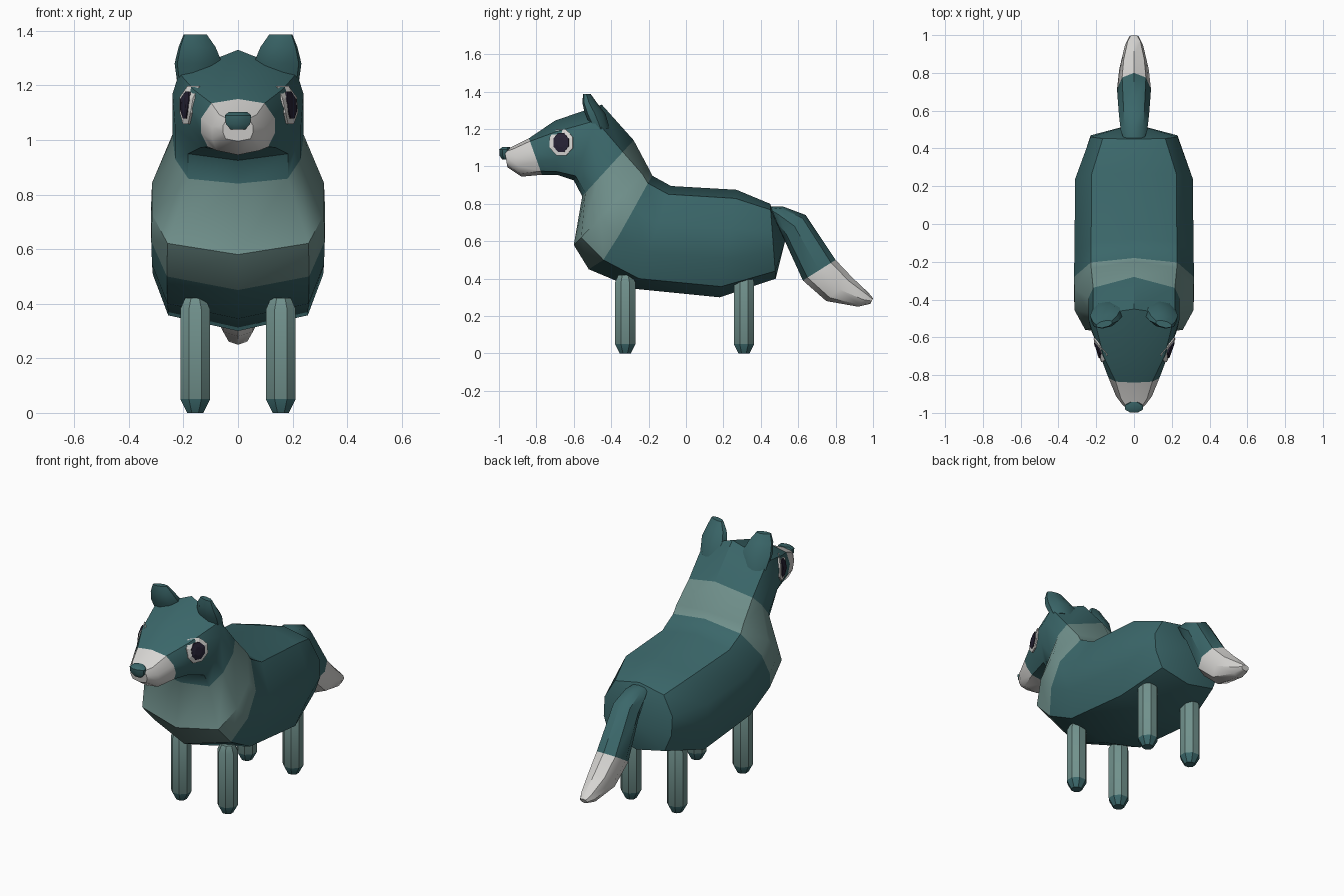
import bpy, bmesh, math
from mathutils import Vector, Matrix

cube = bpy.data.objects.get("Cube")
if cube:
    bpy.data.objects.remove(cube, do_unlink=True)


def material(name, rgb):
    m = bpy.data.materials.new(name)
    m.use_nodes = True
    m.diffuse_color = (*rgb, 1)
    m.node_tree.nodes["Principled BSDF"].inputs["Base Color"].default_value = (*rgb, 1)
    return m


TEAL = material("dark teal", (0.043, 0.135, 0.143))
SAGE = material("grey green", (0.165, 0.285, 0.265))
WHITE = material("off white", (0.68, 0.67, 0.65))
DARK = material("eye dark", (0.02, 0.016, 0.035))


def finish(name, bm, mats, angle=40):
    bmesh.ops.recalc_face_normals(bm, faces=bm.faces)
    mesh = bpy.data.meshes.new(name)
    bm.to_mesh(mesh)
    bm.free()
    for m in mats:
        mesh.materials.append(m)
    ob = bpy.data.objects.new(name, mesh)
    bpy.context.collection.objects.link(ob)
    if angle:
        bpy.ops.object.select_all(action='DESELECT')
        ob.select_set(True)
        bpy.context.view_layer.objects.active = ob
        bpy.ops.object.shade_smooth_by_angle(angle=math.radians(angle))
    return ob


def skin(bm, rings, slots, pole=None):
    """Bridge rings of points; slots gives the material of each span."""
    loops = [[bm.verts.new(p) for p in r] for r in rings]
    n = len(loops[0])
    for a, b, s in zip(loops, loops[1:], slots):
        for i in range(n):
            j = (i + 1) % n
            bm.faces.new((a[i], a[j], b[j], b[i])).material_index = s
    bm.faces.new(loops[0]).material_index = slots[0]
    if pole:
        tip = bm.verts.new(pole)
        for i in range(n):
            bm.faces.new((loops[-1][i], loops[-1][(i + 1) % n], tip)).material_index = slots[-1]
    else:
        bm.faces.new(loops[-1]).material_index = slots[-1]


# Half cross-sections: (share of half width, share of height)
BODY = [(0, 1), (0.72, 0.92), (1, 0.64), (1, 0.36), (0.82, 0.1), (0, 0)]
HEAD = [(0, 1), (0.9, 0.79), (1, 0.6), (0.96, 0.3), (0.76, 0.06), (0, 0)]
TAIL = [(0, 1), (0.7, 0.86), (1, 0.5), (0.7, 0.14), (0, 0)]


def section(shape, top, bottom, half, bow=0):
    pts = shape + [(-x, t) for x, t in shape[-2:0:-1]]
    return [(x * half,
             bottom[0] + (top[0] - bottom[0]) * t + bow * abs(x) * (1 - t),
             bottom[1] + (top[1] - bottom[1]) * t) for x, t in pts]


# Body, collar, head and muzzle as one skin from nose to rump
rings = [
    section(BODY, (-0.970, 1.085), (-0.955, 0.995), 0.055),
    section(BODY, (-0.930, 1.105), (-0.880, 0.945), 0.095),
    section(BODY, (-0.840, 1.150), (-0.770, 0.955), 0.135),
    section(HEAD, (-0.700, 1.245), (-0.690, 0.955), 0.180),
    section(HEAD, (-0.450, 1.330), (-0.600, 0.925), 0.240),
    section(HEAD, (-0.280, 1.140), (-0.555, 0.840), 0.240),
    section(BODY, (-0.200, 0.990), (-0.600, 0.580), 0.315),
    section(BODY, (-0.180, 0.950), (-0.520, 0.450), 0.318, 0.06),
    section(BODY, (-0.080, 0.895), (-0.270, 0.345), 0.315),
    section(BODY, (0.270, 0.875), (0.180, 0.300), 0.312),
    section(BODY, (0.450, 0.800), (0.480, 0.400), 0.230),
]
bm = bmesh.new()
skin(bm, rings, [1, 1, 0, 0, 0, 2, 2, 0, 0, 0], (0, 0.53, 0.6))
body = finish("body_and_head", bm, [TEAL, WHITE, SAGE])

# Tail with a white tip
bm = bmesh.new()
skin(bm, [
    section(TAIL, (0.455, 0.785), (0.450, 0.750), 0.055),
    section(TAIL, (0.520, 0.785), (0.470, 0.700), 0.070),
    section(TAIL, (0.640, 0.740), (0.520, 0.620), 0.080),
    section(TAIL, (0.800, 0.500), (0.625, 0.390), 0.090),
    section(TAIL, (0.890, 0.405), (0.750, 0.280), 0.078),
    section(TAIL, (0.975, 0.325), (0.920, 0.250), 0.048),
    section(TAIL, (1.000, 0.295), (0.985, 0.265), 0.025),
], [0, 0, 0, 1, 1, 1])
finish("tail", bm, [TEAL, WHITE])


def oval(c, rx, ry, n=8, turn=0.0):
    """Horizontal ring of n points, optionally turned about z."""
    rot = Matrix.Rotation(turn, 3, 'Z')
    return [Vector(c) + rot @ Vector((rx * math.cos(a), ry * math.sin(a), 0))
            for a in (math.tau * (i + 0.5) / n for i in range(n))]


# Nose: flat-topped button
bm = bmesh.new()
skin(bm, [oval((0, -0.965, 1.038), 0.028, 0.020),
          oval((0, -0.970, 1.058), 0.048, 0.029),
          oval((0, -0.970, 1.090), 0.052, 0.031),
          oval((0, -0.962, 1.103), 0.036, 0.022)], [0, 0, 0])
finish("nose", bm, [TEAL])

for side, s in (("left", 1), ("right", -1)):
    # Legs with tapered feet
    for end, y in (("front", -0.325), ("rear", 0.31)):
        bm = bmesh.new()
        skin(bm, [oval((s * 0.157, y, z), r, r)
                  for z, r in ((0, 0.032), (0.05, 0.059), (0.38, 0.059), (0.42, 0.04))],
             [1, 0, 0])
        finish(f"{end}_{side}_leg", bm, [SAGE, TEAL])

    # Ears lean forward and narrow to a blunt tip
    bm = bmesh.new()
    skin(bm, [oval((s * 0.150, -0.455, 1.20), 0.075, 0.045, 8, -0.25 * s),
              oval((s * 0.145, -0.485, 1.28), 0.092, 0.052, 8, -0.25 * s),
              oval((s * 0.150, -0.515, 1.34), 0.072, 0.036, 8, -0.25 * s),
              oval((s * 0.157, -0.530, 1.387), 0.045, 0.018, 8, -0.25 * s)], [0, 0, 0])
    finish(f"{side}_ear", bm, [TEAL])

    # Eyes: octagonal rim and pupil laid onto the cheek
    def on_cheek(y, z, lift):
        hit, pos, normal, _ = body.ray_cast(Vector((s, y, z)), Vector((-s, 0, 0)))
        return pos + Vector((s * lift, -0.3 * lift, 0))

    for part, ry, rz, lift, mat in (("eye_rim", 0.067, 0.075, 0.008, WHITE),
                                    ("pupil", 0.044, 0.054, 0.012, DARK)):
        bm = bmesh.new()
        spokes = [[bm.verts.new(on_cheek(-0.665 + k * ry * math.cos(a),
                                         1.128 + k * rz * math.sin(a), lift))
                   for k in (0.5, 1)]
                  for a in (math.tau * (i + 0.5) / 8 for i in range(8))]
        for a, b in zip(spokes, spokes[1:] + spokes[:1]):
            bm.faces.new((a[0], a[1], b[1], b[0]))
        bm.faces.new([p[0] for p in spokes])
        bmesh.ops.recalc_face_normals(bm, faces=bm.faces)
        if sum(f.normal.x * s for f in bm.faces) < 0:
            bmesh.ops.reverse_faces(bm, faces=bm.faces)
        bmesh.ops.solidify(bm, geom=bm.faces[:], thickness=0.009)
        finish(f"{side}_{part}", bm, [mat], 0)
